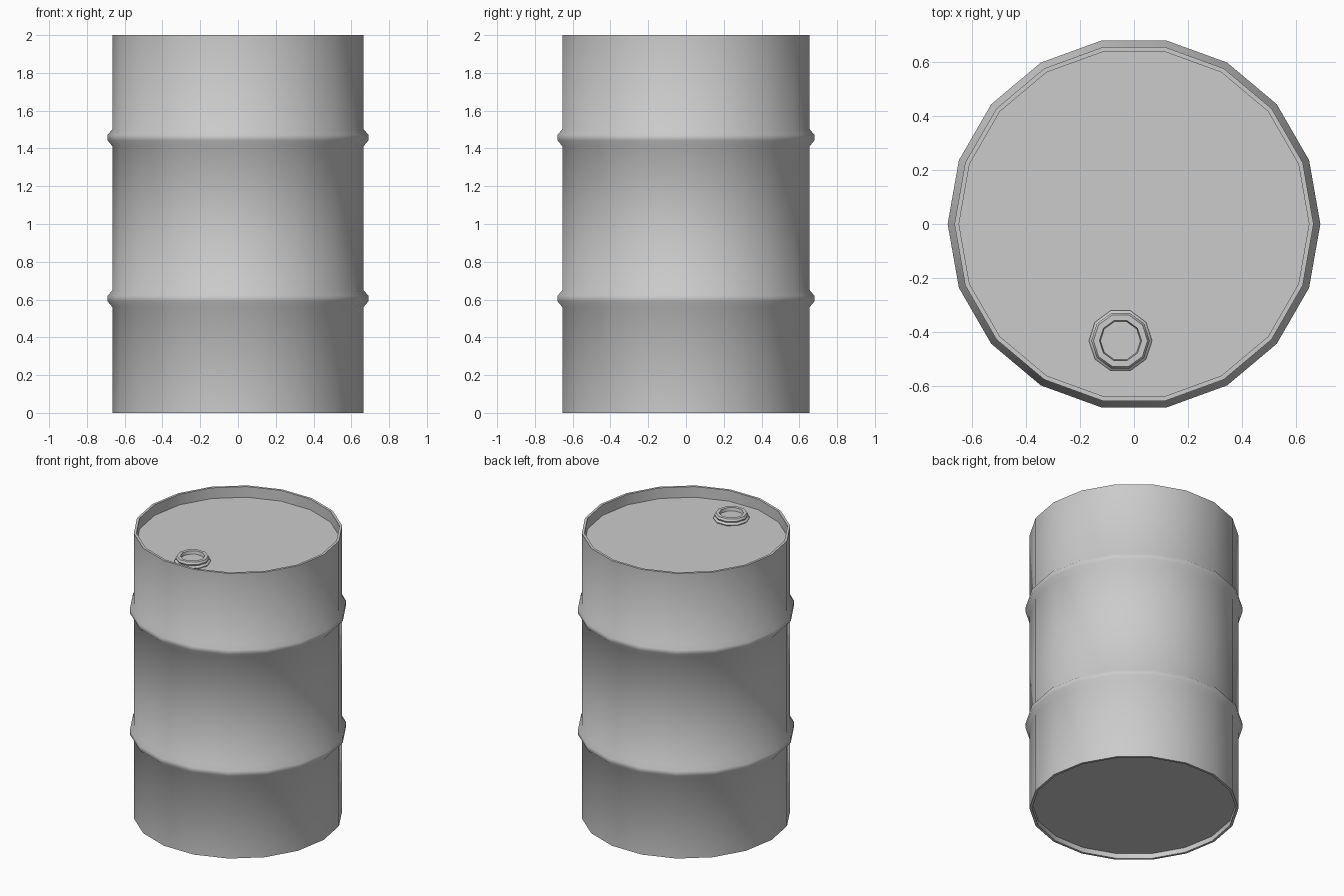
import bpy, bmesh
from math import cos, sin, tau, radians

if "Cube" in bpy.data.objects:
    bpy.data.objects.remove(bpy.data.objects["Cube"])


def lathe(name, profile, sides, centre=(0, 0), angle=45):
    """Revolve (radius, z) points; the first and last loops are capped."""
    bm = bmesh.new()
    loops = [[bm.verts.new((centre[0] + r * cos(tau * i / sides),
                            centre[1] + r * sin(tau * i / sides), z))
              for i in range(sides)] for r, z in profile]
    for a, b in zip(loops, loops[1:]):
        for i in range(sides):
            j = (i + 1) % sides
            bm.faces.new((a[i], a[j], b[j], b[i]))
    bm.faces.new(loops[0][::-1])
    bm.faces.new(loops[-1])
    bmesh.ops.recalc_face_normals(bm, faces=bm.faces[:])
    mesh = bpy.data.meshes.new(name)
    bm.to_mesh(mesh)
    bm.free()
    ob = bpy.data.objects.new(name, mesh)
    bpy.context.collection.objects.link(ob)
    bpy.ops.object.select_all(action='DESELECT')
    ob.select_set(True)
    bpy.context.view_layer.objects.active = ob
    bpy.ops.object.shade_smooth_by_angle(angle=radians(angle))
    return ob


R, RIB, RIM = 0.665, 0.69, 0.648


def rib(z):
    return [(R, z - 0.045), (RIB, z - 0.015), (RIB, z + 0.015), (R, z + 0.045)]


# Drum shell with two rolling ribs and recessed ends
lathe("barrel_body",
      [(RIM, 0.035), (RIM, 0), (R, 0)] + rib(0.605) + rib(1.457)
      + [(R, 2), (RIM, 2), (RIM, 1.925)], 18)

# Filler cap on the lid: flange, groove, raised collar and sunken plug
lathe("filler_cap",
      [(0.112, 1.92), (0.117, 1.932), (0.104, 1.943), (0.108, 1.953),
       (0.1, 1.967), (0.078, 1.967), (0.074, 1.945)], 10, (-0.05, -0.432))
